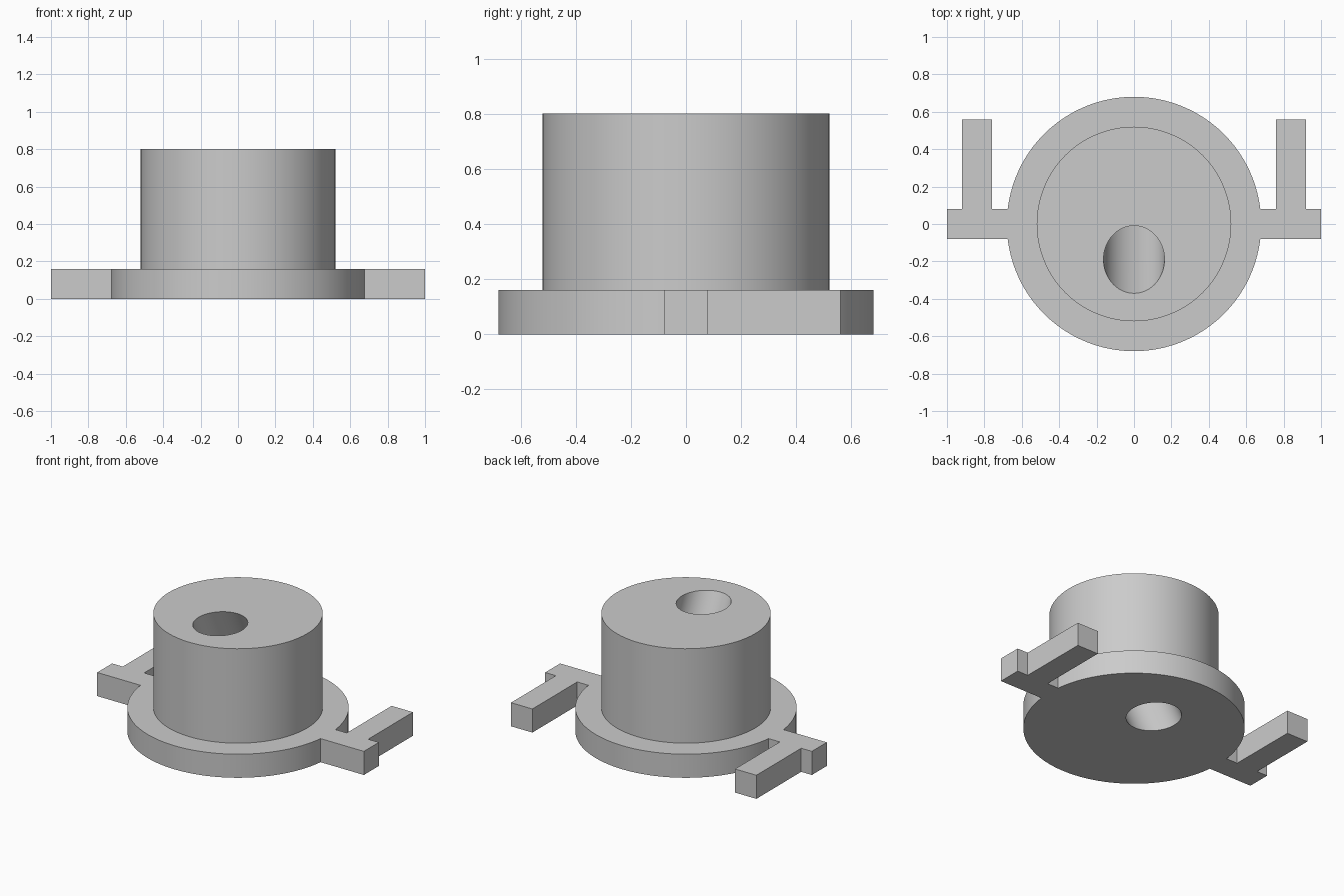
import bpy
import bmesh
from math import sin, cos, asin, pi, atan2, radians
from mathutils import Matrix

if "Cube" in bpy.data.objects:
    bpy.data.objects.remove(bpy.data.objects["Cube"], do_unlink=True)

HEIGHT, BASE = 0.8, 0.16
FLANGE_R, BOSS_R, BORE_R = 0.68, 0.52, 0.163
HALF_ARM = 0.08
BORE_SHIFT = 0.19      # bore centre offset at each end face

grey = bpy.data.materials.new("plain_grey")
grey.use_nodes = True
grey.diffuse_color = (0.6, 0.6, 0.6, 1)
grey.node_tree.nodes["Principled BSDF"].inputs["Base Color"].default_value = (0.6, 0.6, 0.6, 1)


def add_object(name, bm):
    mesh = bpy.data.meshes.new(name)
    bmesh.ops.recalc_face_normals(bm, faces=bm.faces)
    bm.to_mesh(mesh)
    bm.free()
    mesh.materials.append(grey)
    obj = bpy.data.objects.new(name, mesh)
    bpy.context.collection.objects.link(obj)
    return obj


def cylinder(name, radius, depth, matrix):
    bm = bmesh.new()
    bmesh.ops.create_cone(bm, cap_ends=True, segments=128, radius1=radius,
                          radius2=radius, depth=depth, matrix=matrix)
    return add_object(name, bm)


def combine(target, other, operation):
    mod = target.modifiers.new(operation.lower(), "BOOLEAN")
    mod.operation, mod.solver, mod.object = operation, "EXACT", other
    bpy.context.view_layer.objects.active = target
    bpy.ops.object.modifier_apply(modifier=mod.name)
    bpy.data.objects.remove(other, do_unlink=True)


def arc(start, end, steps=64):
    angles = [start + (end - start) * i / steps for i in range(steps + 1)]
    return [(FLANGE_R * cos(a), FLANGE_R * sin(a)) for a in angles]


# Flange outline: round disc with a mirrored arm and backward prong on each side
arm = [(1, -HALF_ARM), (1, HALF_ARM), (0.92, HALF_ARM), (0.92, 0.56),
       (0.76, 0.56), (0.76, HALF_ARM)]
mirrored_arm = [(-x, y) for x, y in reversed(arm)]
join = asin(HALF_ARM / FLANGE_R)
outline = arm + arc(join, pi - join) + mirrored_arm + arc(pi + join, 2 * pi - join)

bm = bmesh.new()
face = bm.faces.new([bm.verts.new((x, y, 0)) for x, y in outline])
extruded = bmesh.ops.extrude_face_region(bm, geom=[face], use_keep_orig=True)
top = [v for v in extruded["geom"] if isinstance(v, bmesh.types.BMVert)]
bmesh.ops.translate(bm, verts=top, vec=(0, 0, BASE))
body = add_object("flanged_body", bm)

# Raised round boss, sunk into the flange
boss_bottom = BASE / 2
boss = cylinder("boss", BOSS_R, HEIGHT - boss_bottom,
                Matrix.Translation((0, 0, (HEIGHT + boss_bottom) / 2)))
combine(body, boss, "UNION")

# Slanted through bore, leaning to the front at the top
tilt = atan2(BORE_SHIFT, HEIGHT / 2)
bore = cylinder("bore_cutter", BORE_R, 2 * HEIGHT,
                Matrix.Translation((0, 0, HEIGHT / 2)) @ Matrix.Rotation(tilt, 4, "X"))
bore.hide_render = True
combine(body, bore, "DIFFERENCE")

bpy.ops.object.select_all(action="DESELECT")
body.select_set(True)
bpy.context.view_layer.objects.active = body
bpy.ops.object.shade_smooth_by_angle(angle=radians(30))
